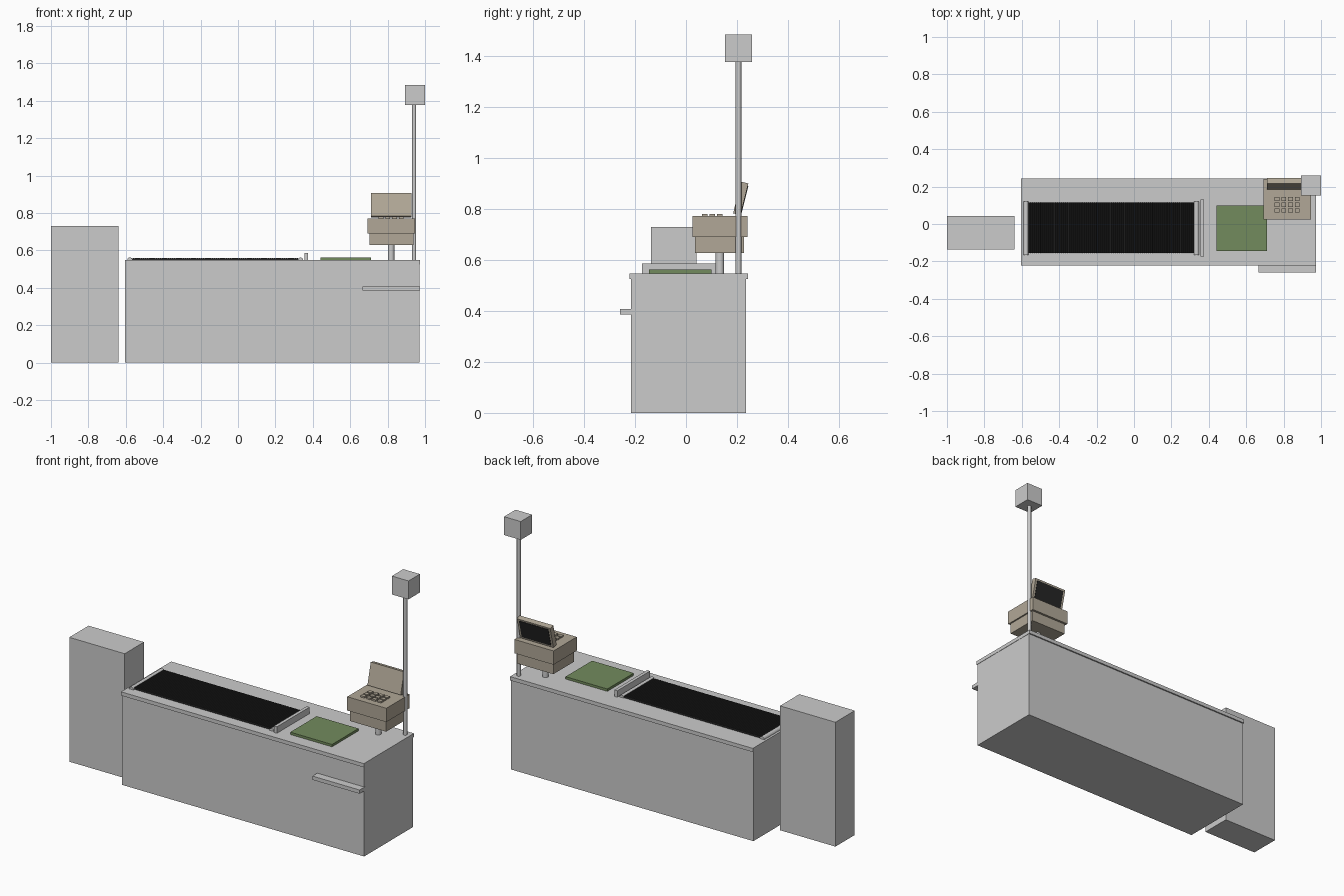
import bpy
import bmesh
import math
from mathutils import Matrix

cube = bpy.data.objects.get("Cube")
if cube:
    bpy.data.objects.remove(cube, do_unlink=True)


def material(name, rgb):
    m = bpy.data.materials.new(name)
    m.use_nodes = True
    m.diffuse_color = (*rgb, 1)
    m.node_tree.nodes["Principled BSDF"].inputs["Base Color"].default_value = (*rgb, 1)
    return m


GREY = material("light grey", (0.6, 0.6, 0.6))
TAN = material("beige plastic", (0.44, 0.39, 0.31))
GREEN = material("scanner green", (0.17, 0.26, 0.11))
BLACK = material("black rubber", (0.019, 0.019, 0.019))


def finish(name, bm, mat):
    bmesh.ops.recalc_face_normals(bm, faces=bm.faces)
    mesh = bpy.data.meshes.new(name)
    bm.to_mesh(mesh)
    bm.free()
    mesh.materials.append(mat)
    obj = bpy.data.objects.new(name, mesh)
    bpy.context.collection.objects.link(obj)
    return obj


def add_box(bm, x, y, z):
    size = Matrix.Diagonal((x[1] - x[0], y[1] - y[0], z[1] - z[0], 1))
    mid = Matrix.Translation([sum(r) / 2 for r in (x, y, z)])
    bmesh.ops.create_cube(bm, size=1, matrix=mid @ size)


def box(name, mat, x, y, z):
    bm = bmesh.new()
    add_box(bm, x, y, z)
    return finish(name, bm, mat)


def pole(name, mat, x, y, z, radius):
    bm = bmesh.new()
    bmesh.ops.create_cone(bm, cap_ends=True, segments=12, radius1=radius, radius2=radius,
                          depth=z[1] - z[0], matrix=Matrix.Translation((x, y, sum(z) / 2)))
    obj = finish(name, bm, mat)
    for p in obj.data.polygons:
        p.use_smooth = len(p.vertices) == 4
    return obj


def prism(name, mat, profile, y):
    """Extrude an (x, z) outline along y."""
    bm = bmesh.new()
    ends = [[bm.verts.new((px, py, pz)) for px, pz in profile] for py in y]
    for end in ends:
        bm.faces.new(end)
    n = len(profile)
    for i in range(n):
        j = (i + 1) % n
        bm.faces.new((ends[0][i], ends[0][j], ends[1][j], ends[1][i]))
    return finish(name, bm, mat)


# Counter
TOP = 0.548
box("counter_base", GREY, (-0.603, 0.97), (-0.215, 0.236), (0, 0.526))
box("counter_top", GREY, (-0.605, 0.972), (-0.221, 0.244), (0.526, TOP))
box("bag_shelf", GREY, (0.665, 0.972), (-0.26, -0.21), (0.386, 0.408))
box("end_cabinet", GREY, (-1, -0.64), (-0.137, 0.042), (0, 0.73))

# Ribbed conveyor belt
start, stop, ribs = -0.565, 0.322, 80
step = (stop - start) / ribs
outline = [(stop, TOP), (start, TOP)]
for i in range(ribs):
    a = start + i * step
    outline += [(a, 0.557), (a + step * 0.25, 0.561), (a + step * 0.75, 0.561)]
outline.append((stop, 0.557))
prism("conveyor_belt", BLACK, outline, (-0.155, 0.115))

# Domed end guards and the stop bar
for name, x0 in (("belt_guard_right", -0.592), ("belt_guard_left", 0.32)):
    arc = [math.pi * i / 8 for i in range(9)]
    prism(name, GREY, [(x0 + 0.014 + 0.014 * math.cos(a), TOP + 0.015 * math.sin(a)) for a in arc],
          (-0.165, 0.12))
box("stop_bar", GREY, (0.355, 0.374), (-0.173, 0.13), (TOP, 0.586))

# Scanner plate
box("scanner_plate", GREEN, (0.441, 0.712), (-0.145, 0.1), (TOP, 0.562))

# Cash register
pole("register_post", GREY, 0.819, 0.133, (TOP, 0.63), 0.017)
box("register_drawer", TAN, (0.702, 0.937), (0.036, 0.228), (0.628, 0.691))
box("register_body", TAN, (0.692, 0.946), (0.025, 0.241), (0.691, 0.772))
keys = bmesh.new()
for col in range(4):
    for row in range(3):
        x, y = 0.752 + col * 0.036, 0.062 + row * 0.03
        add_box(keys, (x, x + 0.026), (y, y + 0.022), (0.772, 0.781))
finish("register_keys", keys, TAN)

# Tilted display with its screen on the back
tilt = Matrix.Translation((0.819, 0.215, 0.842)) @ Matrix.Rotation(math.radians(-14), 4, "X")
display = box("display_case", TAN, (-0.108, 0.108), (-0.015, 0.015), (-0.064, 0.064))
screen = box("display_screen", BLACK, (-0.095, 0.095), (0.014, 0.017), (-0.054, 0.054))
for obj in (display, screen):
    obj.matrix_world = tilt

# Lane light
pole("lamp_pole", GREY, 0.942, 0.206, (TOP, 1.38), 0.011)
box("lamp_box", GREY, (0.892, 1), (0.153, 0.259), (1.377, 1.485))
